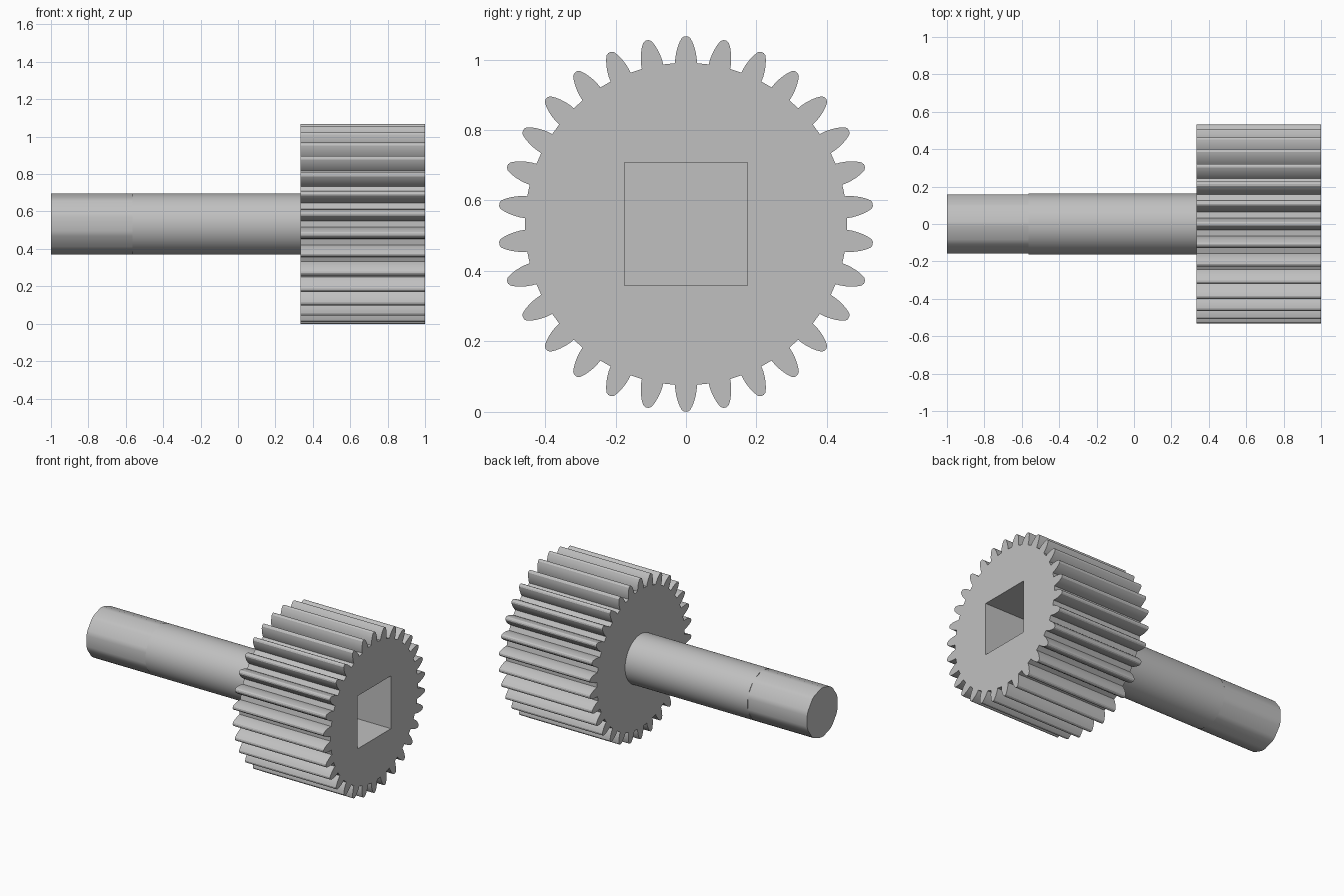
import bpy
import bmesh
from math import cos, sin, radians, tau

cube = bpy.data.objects.get("Cube")
if cube:
    bpy.data.objects.remove(cube, do_unlink=True)

AXIS_Z = 0.533
TEETH = 30
FLATS = 10
SHAFT_R = 0.163

steel = bpy.data.materials.new("grey_steel")
steel.use_nodes = True
colour = (0.53, 0.53, 0.53, 1.0)
steel.diffuse_color = colour
steel.node_tree.nodes["Principled BSDF"].inputs["Base Color"].default_value = colour


def prism(name, outline, x0, x1):
    """Extrude a (radius, angle from the top) outline along x."""
    bm = bmesh.new()
    ring = [bm.verts.new((x0, r * sin(a), AXIS_Z + r * cos(a))) for r, a in outline]
    base = bm.faces.new(ring)
    new = bmesh.ops.extrude_face_region(bm, geom=[base], use_keep_orig=True)
    moved = [v for v in new["geom"] if isinstance(v, bmesh.types.BMVert)]
    bmesh.ops.translate(bm, verts=moved, vec=(x1 - x0, 0, 0))
    bmesh.ops.recalc_face_normals(bm, faces=bm.faces)
    mesh = bpy.data.meshes.new(name)
    bm.to_mesh(mesh)
    bm.free()
    mesh.materials.append(steel)
    obj = bpy.data.objects.new(name, mesh)
    bpy.context.collection.objects.link(obj)
    return obj


def smooth(obj, angle):
    bpy.ops.object.select_all(action="DESELECT")
    obj.select_set(True)
    bpy.context.view_layer.objects.active = obj
    bpy.ops.object.shade_smooth_by_angle(angle=radians(angle))


# Gear: one half flank (radius, degrees), mirrored and repeated
flank = [(0.458, 3.9), (0.472, 3.7), (0.487, 3.3), (0.502, 2.75),
         (0.517, 2.05), (0.529, 1.3), (0.5335, 0.5)]
tooth = [(r, -a) for r, a in flank] + [(r, a) for r, a in reversed(flank)]
gear = prism("gear",
             [(r, radians(a) + tau * i / TEETH) for i in range(TEETH) for r, a in tooth],
             0.333, 1.0)

# Square drive socket cut into the outer gear face
bpy.ops.mesh.primitive_cube_add(size=1, location=(1.0, 0, AXIS_Z))
cutter = bpy.context.object
cutter.name = "socket_cutter"
cutter.scale = (0.87, 0.35, 0.35)
cutter.hide_render = True
cutter.data.materials.append(steel)
cut = gear.modifiers.new("socket", "BOOLEAN")
cut.operation = "DIFFERENCE"
cut.solver = "EXACT"
cut.object = cutter
bpy.context.view_layer.objects.active = gear
bpy.ops.object.modifier_apply(modifier=cut.name)
bpy.data.objects.remove(cutter, do_unlink=True)
smooth(gear, 25)

# Round shaft
shaft = prism("shaft", [(SHAFT_R, tau * i / 64) for i in range(64)], -0.565, 0.34)
smooth(shaft, 30)

# Shaft end with flats and softened corners
corners = [tau * i / FLATS + radians(d) for i in range(FLATS) for d in (-5.3, 0, 5.3)]
shaft_end = prism("shaft_end", [(SHAFT_R, a) for a in corners], -1.0, -0.565)
smooth(shaft_end, 30)
